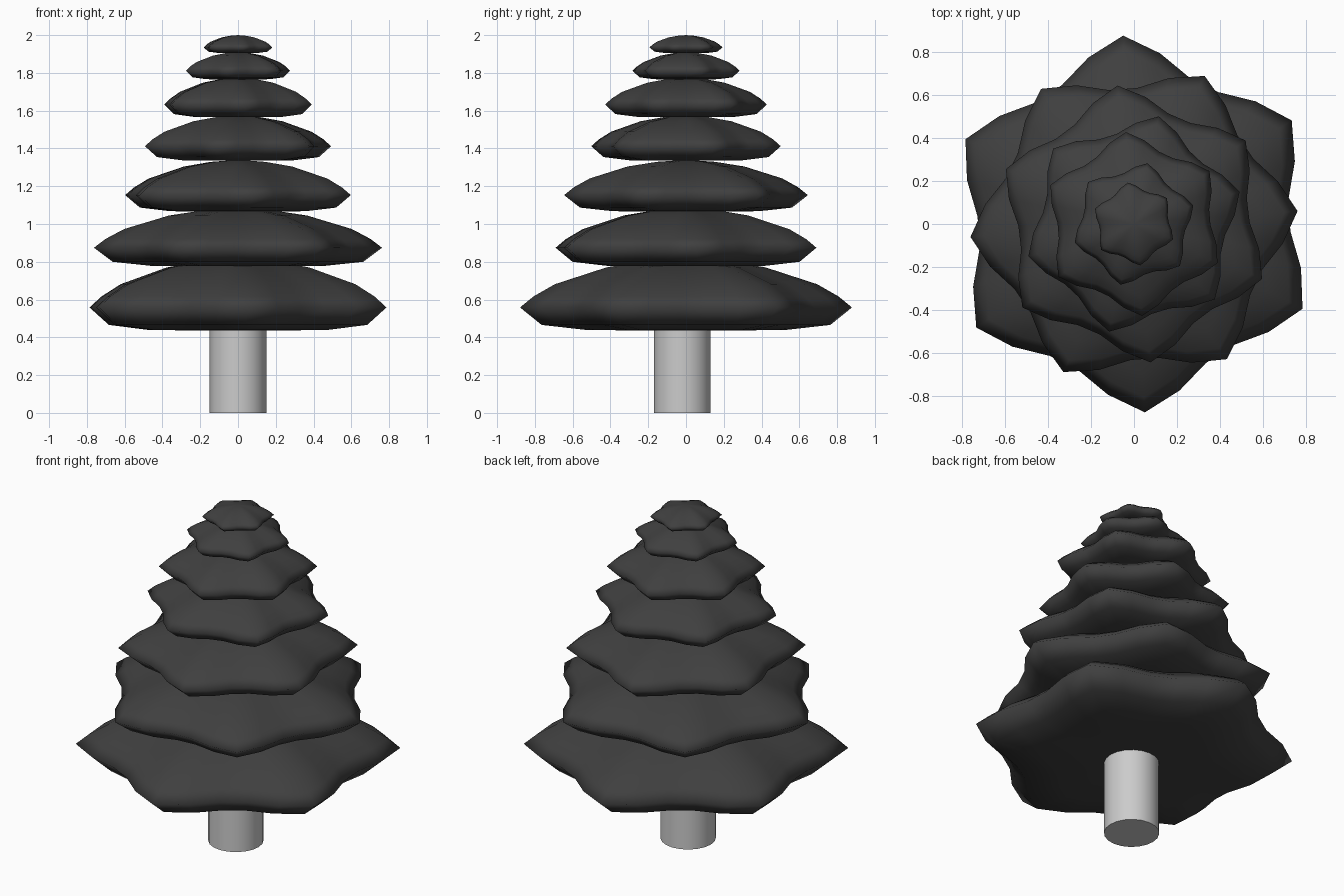
import bpy, bmesh, math

if "Cube" in bpy.data.objects:
    bpy.data.objects.remove(bpy.data.objects["Cube"])

# Foliage colour
dark = bpy.data.materials.new("dark_foliage")
dark.diffuse_color = (0.05, 0.05, 0.05, 1)
dark.use_nodes = True
dark.node_tree.nodes["Principled BSDF"].inputs["Base Color"].default_value = dark.diffuse_color

# Rim factors over one sixth of the star: tip, shoulder, valley, valley, shoulder
STAR = [1.0, 0.915, 0.83, 0.83, 0.915]
# Tier cross-section: (share of radius, share of height), underside to top
PROFILE = [(0.35, 0.005), (0.60, 0.01), (0.87, 0.08), (1.0, 0.32),
           (0.92, 0.47), (0.79, 0.64), (0.48, 0.87), (0.24, 0.96)]


def foliage_tier(name, radius, z, height, turn):
    bm = bmesh.new()
    n = 6 * len(STAR)
    rings = []
    for pr, pz in PROFILE:
        ring = []
        for i in range(n):
            a = math.radians(turn) + 2 * math.pi * i / n
            r = radius * pr * STAR[i % len(STAR)]
            ring.append(bm.verts.new((r * math.cos(a), r * math.sin(a), z + height * pz)))
        rings.append(ring)
    bottom = bm.verts.new((0, 0, z))
    top = bm.verts.new((0, 0, z + height))
    for i in range(n):
        j = (i + 1) % n
        bm.faces.new((bottom, rings[0][j], rings[0][i]))
        bm.faces.new((top, rings[-1][i], rings[-1][j]))
        for a, b in zip(rings, rings[1:]):
            bm.faces.new((a[i], a[j], b[j], b[i]))
    for f in bm.faces:
        f.smooth = True
    mesh = bpy.data.meshes.new(name)
    bm.to_mesh(mesh)
    bm.free()
    mesh.materials.append(dark)
    ob = bpy.data.objects.new(name, mesh)
    bpy.context.collection.objects.link(ob)


# Seven star-shaped tiers: radius, underside height, thickness, turn in degrees
TIERS = [(0.88, 0.435, 0.385, 33.3), (0.765, 0.775, 0.31, 4.5),
         (0.65, 1.065, 0.275, 36.8), (0.515, 1.335, 0.24, 17),
         (0.43, 1.565, 0.21, 35), (0.29, 1.765, 0.145, 17.5),
         (0.195, 1.905, 0.095, 38.5)]
for k, (r, z, h, t) in enumerate(TIERS):
    foliage_tier(f"foliage_tier_{k + 1}", r, z, h, t)

# Trunk, set slightly forward
bpy.ops.mesh.primitive_cylinder_add(vertices=20, radius=0.15, depth=0.52,
                                    location=(0, -0.02, 0.26))
trunk = bpy.context.object
trunk.name = "trunk"
bpy.ops.object.shade_smooth_by_angle(angle=math.radians(40))
